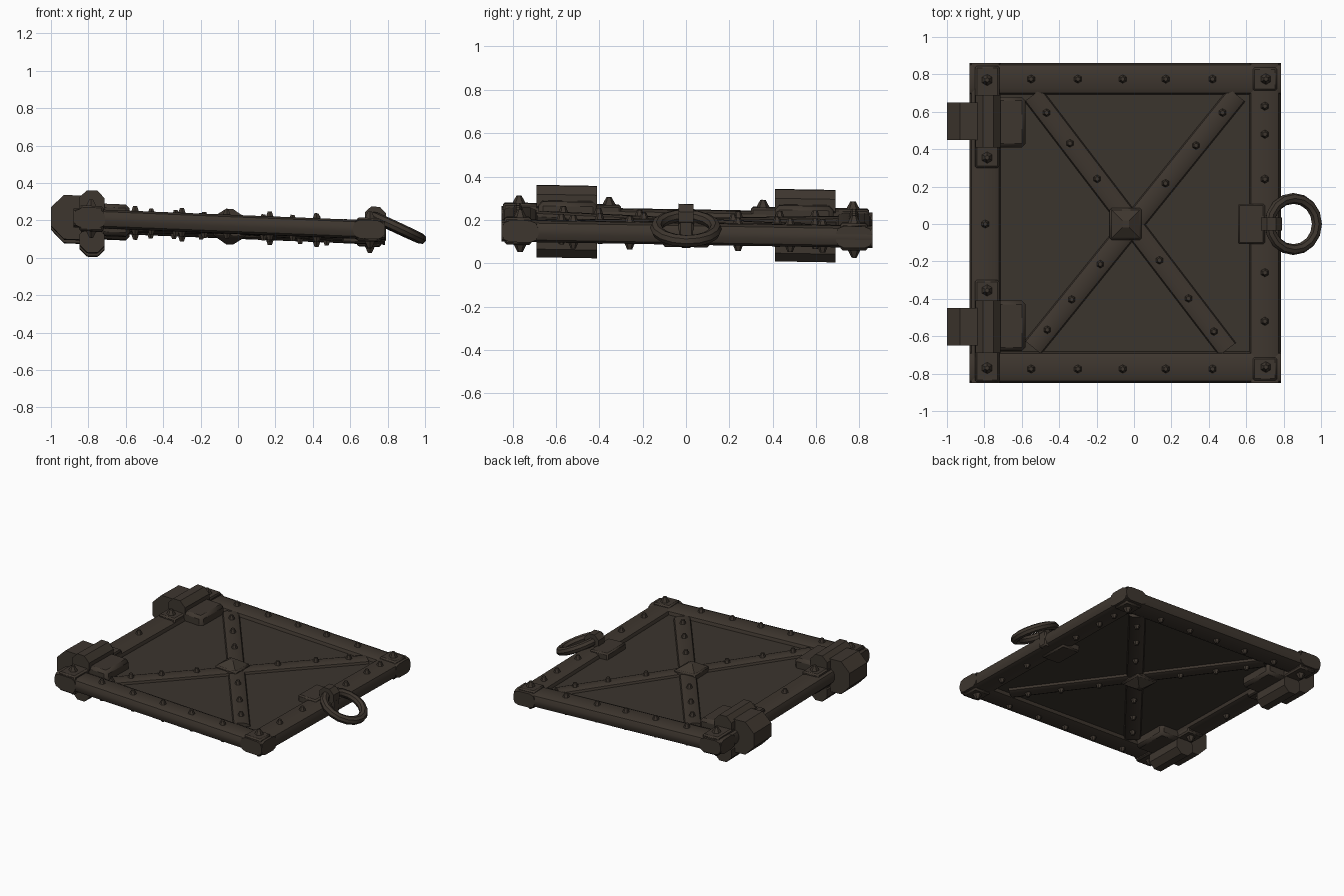
import bpy, bmesh, math
from mathutils import Matrix, Vector

cube = bpy.data.objects.get("Cube")
if cube:
    bpy.data.objects.remove(cube, do_unlink=True)


def material(name, rgb):
    m = bpy.data.materials.new(name)
    m.use_nodes = True
    m.diffuse_color = (*rgb, 1)
    bsdf = m.node_tree.nodes["Principled BSDF"]
    bsdf.inputs["Base Color"].default_value = (*rgb, 1)
    bsdf.inputs["Roughness"].default_value = 0.8
    return m


IRON = material("dark rusty iron", (0.048, 0.037, 0.028))
PANEL = material("dark panel iron", (0.044, 0.035, 0.027))

# The whole hatch leans slightly down toward its ring and its back
LEAN = Matrix(((1, 0, 0, 0), (0, 1, 0, 0), (-0.04, -0.017, 1, 0.165), (0, 0, 0, 1)))


def finish(bm, name, mat=IRON, smooth=True):
    bm.transform(LEAN)
    bmesh.ops.recalc_face_normals(bm, faces=bm.faces)
    mesh = bpy.data.meshes.new(name)
    bm.to_mesh(mesh)
    bm.free()
    mesh.materials.append(mat)
    ob = bpy.data.objects.new(name, mesh)
    bpy.context.collection.objects.link(ob)
    if smooth:
        bpy.ops.object.select_all(action='DESELECT')
        ob.select_set(True)
        bpy.context.view_layer.objects.active = ob
        bpy.ops.object.shade_smooth_by_angle(angle=math.radians(40))
    return ob


def box(name, x0, x1, y0, y1, z0, z1, bevel=0.01, segments=1, mat=IRON):
    bm = bmesh.new()
    bmesh.ops.create_cube(bm, size=1)
    bm.transform(Matrix.Translation(((x0 + x1) / 2, (y0 + y1) / 2, (z0 + z1) / 2))
                 @ Matrix.Diagonal((x1 - x0, y1 - y0, z1 - z0, 1)))
    if bevel:
        bmesh.ops.bevel(bm, geom=bm.edges[:], offset=bevel, segments=segments,
                        profile=0.5, affect='EDGES')
    return finish(bm, name, mat)


def bar(name, start, end, width, height):
    """Long bar with a rounded section between two points in the plane."""
    a, b = Vector((*start, 0)), Vector((*end, 0))
    d = b - a
    bm = bmesh.new()
    bmesh.ops.create_cube(bm, size=1)
    bm.transform(Matrix.Diagonal((d.length, width, height, 1)))
    long_edges = [e for e in bm.edges
                  if abs(e.verts[0].co.x - e.verts[1].co.x) > 0.1]
    bmesh.ops.bevel(bm, geom=long_edges, offset=height * 0.38, segments=2,
                    profile=0.5, affect='EDGES')
    bm.transform(Matrix.Translation((a + b) / 2)
                 @ Matrix.Rotation(math.atan2(d.y, d.x), 4, 'Z'))
    return finish(bm, name)


def barrel(name, x, z, radius, y0, y1, sides=8):
    bm = bmesh.new()
    bmesh.ops.create_cone(bm, cap_ends=True, segments=sides, radius1=radius,
                          radius2=radius, depth=y1 - y0)
    bm.transform(Matrix.Translation((x, (y0 + y1) / 2, z))
                 @ Matrix.Rotation(math.pi / 2, 4, 'X')
                 @ Matrix.Rotation(math.pi / sides, 4, 'Z'))
    return finish(bm, name)


def studs(name, points, base, r=0.026, h=0.035, tip=0.012, sides=6):
    """Tapered studs on both faces of the hatch."""
    bm = bmesh.new()
    for x, y in points:
        for s in (1, -1):
            m = Matrix.Translation((x, y, s * (base + h / 2)))
            if s < 0:
                m = m @ Matrix.Rotation(math.pi, 4, 'X')
            bmesh.ops.create_cone(bm, cap_ends=True, segments=sides, radius1=r,
                                  radius2=tip, depth=h, matrix=m)
    return finish(bm, name, smooth=False)


# Panel and frame
L, R, F, B = -0.88, 0.785, -0.85, 0.86
W = 0.17
box("panel", L + 0.1, R - 0.1, F + 0.1, B - 0.1, -0.018, 0.018, 0, mat=PANEL)
bar("frame_right_side", (L + W / 2, F), (L + W / 2, B), W, 0.1)
bar("frame_left_side", (R - W / 2, F), (R - W / 2, B), W, 0.1)
bar("frame_front", (L, F + W / 2), (R, F + W / 2), W, 0.1)
bar("frame_back", (L, B - W / 2), (R, B - W / 2), W, 0.1)

# Crossed braces
braces = [((-0.54, 0.69), (0.50, -0.67)), ((-0.54, -0.66), (0.55, 0.69))]
brace_points = []
for i, (p, q) in enumerate(braces):
    bar(f"cross_brace_{i + 1}", p, q, 0.12, 0.085)
    for t in (0.07, 0.19, 0.33, 0.65, 0.80, 0.93):
        brace_points.append((p[0] + (q[0] - p[0]) * t, p[1] + (q[1] - p[1]) * t))
studs("brace_studs", brace_points, 0.035, 0.024)

# Centre plate with a blunt pyramid on each face
box("centre_plate", -0.13, 0.04, -0.085, 0.085, -0.058, 0.058)
bm = bmesh.new()
for s in (1, -1):
    m = Matrix.Translation((-0.045, 0, s * 0.075))
    m = m @ Matrix.Rotation(0 if s > 0 else math.pi, 4, 'X')
    bmesh.ops.create_cone(bm, cap_ends=True, segments=4, radius1=0.11, radius2=0.025,
                          depth=0.04, matrix=m @ Matrix.Rotation(math.pi / 4, 4, 'Z'))
finish(bm, "centre_pyramids", smooth=False)

# Frame studs
edge = [(x, s * 0.775) for x in (-0.55, -0.3, -0.06, 0.17, 0.42) for s in (1, -1)]
edge += [(R - W / 2, y) for y in (-0.52, -0.26, 0.24, 0.48, 0.63)]
edge += [(L + W / 2, 0)]
studs("frame_studs", edge, 0.042)

# Corner plates on the ring side
for s, label in ((1, "back"), (-1, "front")):
    y = 0.775 * s
    box(f"{label}_corner_plate", 0.635, 0.765, y - 0.062, y + 0.062, -0.063, 0.063)
studs("corner_studs", [(0.705, 0.775), (0.705, -0.765)], 0.058, 0.032, 0.04)

# Hinges
for s, label in ((1, "back"), (-1, "front")):
    def span(a, b):
        return sorted((a * s, b * s))
    box(f"{label}_hinge_strap", -0.85, -0.72, *span(0.30, 0.845), -0.068, 0.068)
    box(f"{label}_hinge_leaf", -0.76, -0.58, *span(0.41, 0.68), -0.085, 0.085, 0.02)
    barrel(f"{label}_hinge_upper_barrel", -0.78, 0.085, 0.073, *span(0.41, 0.69))
    barrel(f"{label}_hinge_lower_barrel", -0.78, -0.112, 0.073, *span(0.41, 0.69))
    box(f"{label}_hinge_core", -0.84, -0.72, *span(0.42, 0.68), -0.1, 0.08, 0)
    barrel(f"{label}_hinge_knuckle", -0.882, 0.005, 0.128, *span(0.45, 0.65))
    studs(f"{label}_hinge_studs", [(-0.785, s * 0.355), (-0.785, s * 0.77)],
          0.062, 0.034, 0.04)

# Ring handle with its mount
box("ring_plate", 0.555, 0.70, -0.108, 0.108, -0.063, 0.063)
box("ring_mount", 0.68, 0.79, -0.035, 0.035, -0.05, 0.07)
barrel("ring_eye", 0.735, 0.08, 0.062, -0.035, 0.035)
bm = bmesh.new()
N, M = 16, 8
tilt = Matrix.Translation((0.852, 0, 0.03)) @ Matrix.Rotation(math.radians(23), 4, 'Y')
rings = []
for i in range(N):
    a = 2 * math.pi * i / N
    loop = []
    for j in range(M):
        b = 2 * math.pi * j / M
        r = 0.137 + 0.029 * math.cos(b)
        loop.append(bm.verts.new(tilt @ Vector((r * math.cos(a), r * math.sin(a),
                                                0.029 * math.sin(b)))))
    rings.append(loop)
for i in range(N):
    for j in range(M):
        n, k = (i + 1) % N, (j + 1) % M
        bm.faces.new((rings[i][j], rings[n][j], rings[n][k], rings[i][k]))
finish(bm, "ring_handle")
